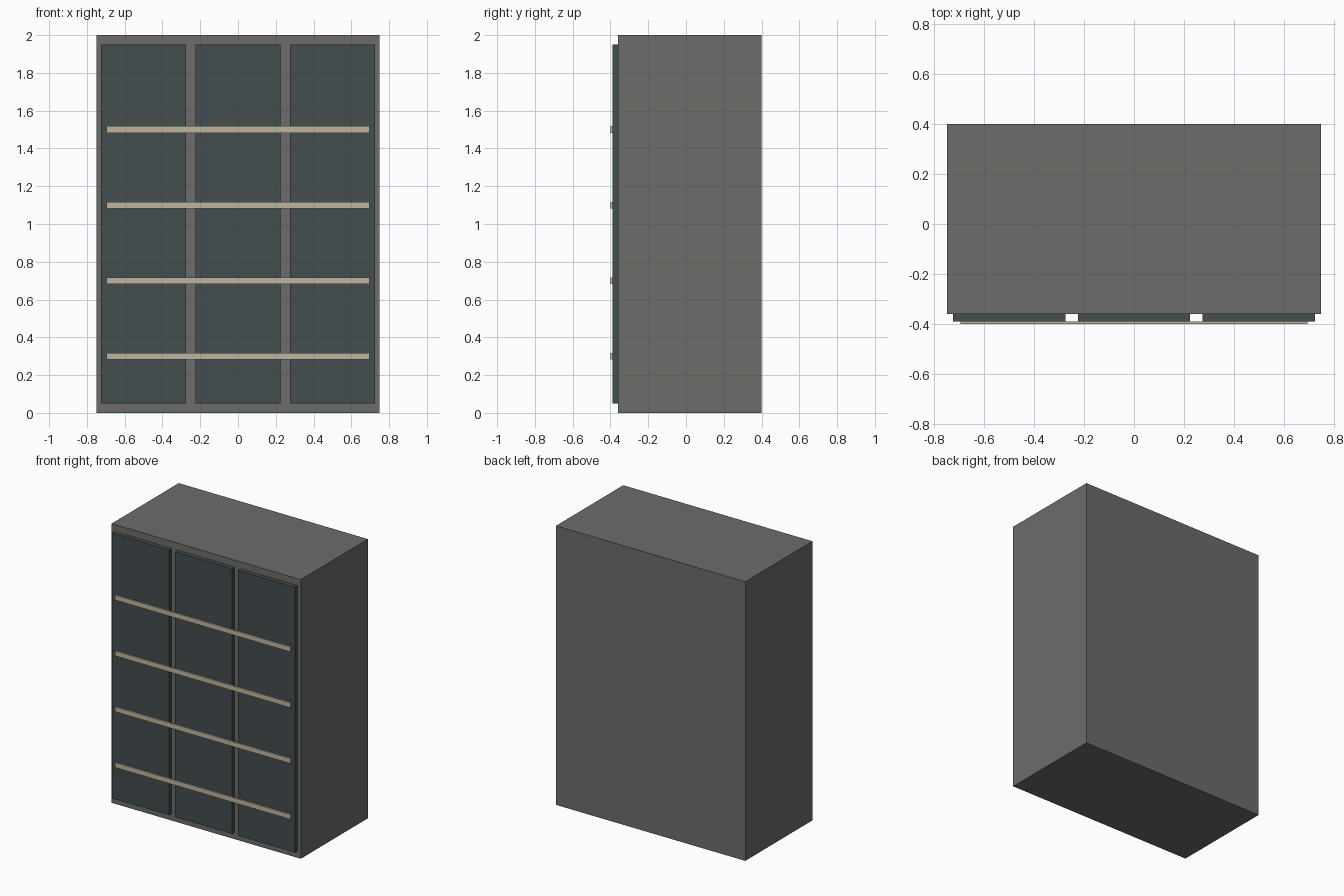
import bpy

if "Cube" in bpy.data.objects:
    bpy.data.objects.remove(bpy.data.objects["Cube"])


def material(name, rgb):
    m = bpy.data.materials.new(name)
    m.diffuse_color = (*rgb, 1)
    m.use_nodes = True
    m.node_tree.nodes["Principled BSDF"].inputs["Base Color"].default_value = m.diffuse_color
    return m


def box(name, x, y, z, mat):
    """Box from (min, max) ranges on each axis."""
    bpy.ops.mesh.primitive_cube_add(size=1, location=[(a + b) / 2 for a, b in (x, y, z)])
    o = bpy.context.object
    o.name = name
    o.scale = [b - a for a, b in (x, y, z)]
    bpy.ops.object.transform_apply(location=False, rotation=False, scale=True)
    o.data.materials.append(mat)
    return o


body_mat = material("dark_grey", (0.15, 0.15, 0.145))
panel_mat = material("slate", (0.058, 0.075, 0.078))
rail_mat = material("beige", (0.52, 0.46, 0.34))

# Cabinet body
box("cabinet_body", (-0.75, 0.75), (-0.36, 0.40), (0, 2), body_mat)

# Three front panels
for i, cx in enumerate((-0.5, 0, 0.5)):
    box(f"front_panel_{i + 1}", (cx - 0.225, cx + 0.225), (-0.39, -0.36), (0.05, 1.95), panel_mat)

# Four horizontal rails across the panels
for i in range(4):
    cz = 0.3 + 0.4 * i
    box(f"rail_{i + 1}", (-0.695, 0.695), (-0.40, -0.39), (cz - 0.0175, cz + 0.0175), rail_mat)
